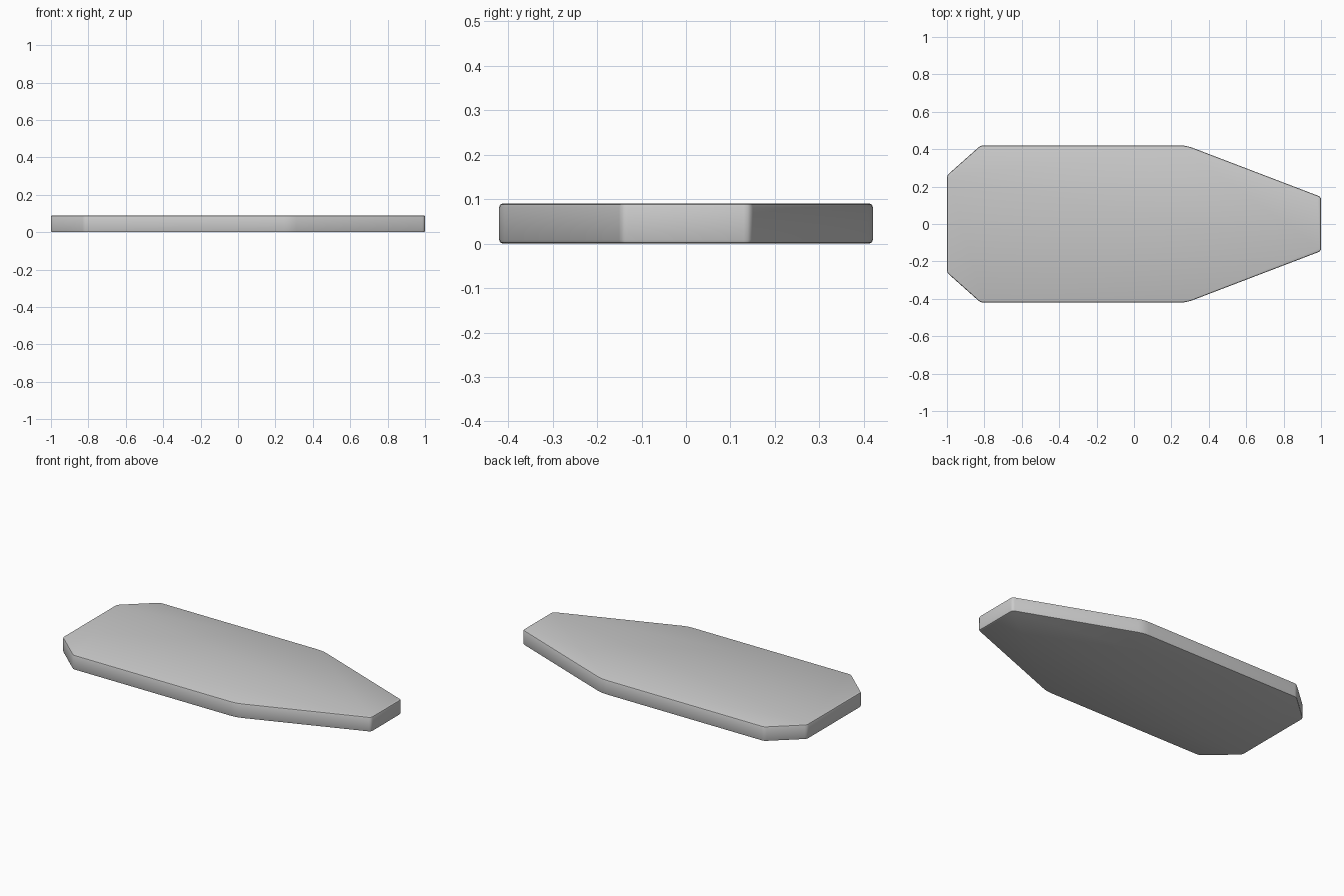
import bpy, bmesh
from mathutils import Vector

if "Cube" in bpy.data.objects:
    bpy.data.objects.remove(bpy.data.objects["Cube"])

HEIGHT = 0.09

# Half outline: x, y, corner rounding distance
half = [(-1.0, 0.26, 0.015), (-0.82, 0.42, 0.015), (0.28, 0.42, 0.035), (1.0, 0.145, 0.015)]
outline = [(x, -y, r) for x, y, r in half] + [(x, y, r) for x, y, r in reversed(half)]


def rounded(points, steps=3):
    """Replace each corner by a small curve."""
    result = []
    for i, (x, y, r) in enumerate(points):
        p = Vector((x, y))
        before = Vector(points[i - 1][:2])
        after = Vector(points[(i + 1) % len(points)][:2])
        a = p + (before - p).normalized() * r
        b = p + (after - p).normalized() * r
        for s in range(steps + 1):
            t = s / steps
            result.append(a * (1 - t) ** 2 + p * 2 * t * (1 - t) + b * t * t)
    return result


# Tapered plate with clipped corners
bm = bmesh.new()
base = bm.faces.new([bm.verts.new((p.x, p.y, 0)) for p in rounded(outline)])
top = bmesh.ops.extrude_face_region(bm, geom=[base], use_keep_orig=True)
bmesh.ops.translate(bm, vec=(0, 0, HEIGHT),
                    verts=[g for g in top["geom"] if isinstance(g, bmesh.types.BMVert)])
bmesh.ops.recalc_face_normals(bm, faces=bm.faces)
mesh = bpy.data.meshes.new("plate")
bm.to_mesh(mesh)
bm.free()
plate = bpy.data.objects.new("plate", mesh)
bpy.context.collection.objects.link(plate)

# Softened rims
bevel = plate.modifiers.new("soft_rim", 'BEVEL')
bevel.width = 0.008
bevel.segments = 2
bevel.limit_method = 'ANGLE'
bevel.angle_limit = 1.0

bpy.context.view_layer.objects.active = plate
plate.select_set(True)
bpy.ops.object.modifier_apply(modifier=bevel.name)
bpy.ops.object.shade_smooth_by_angle()
